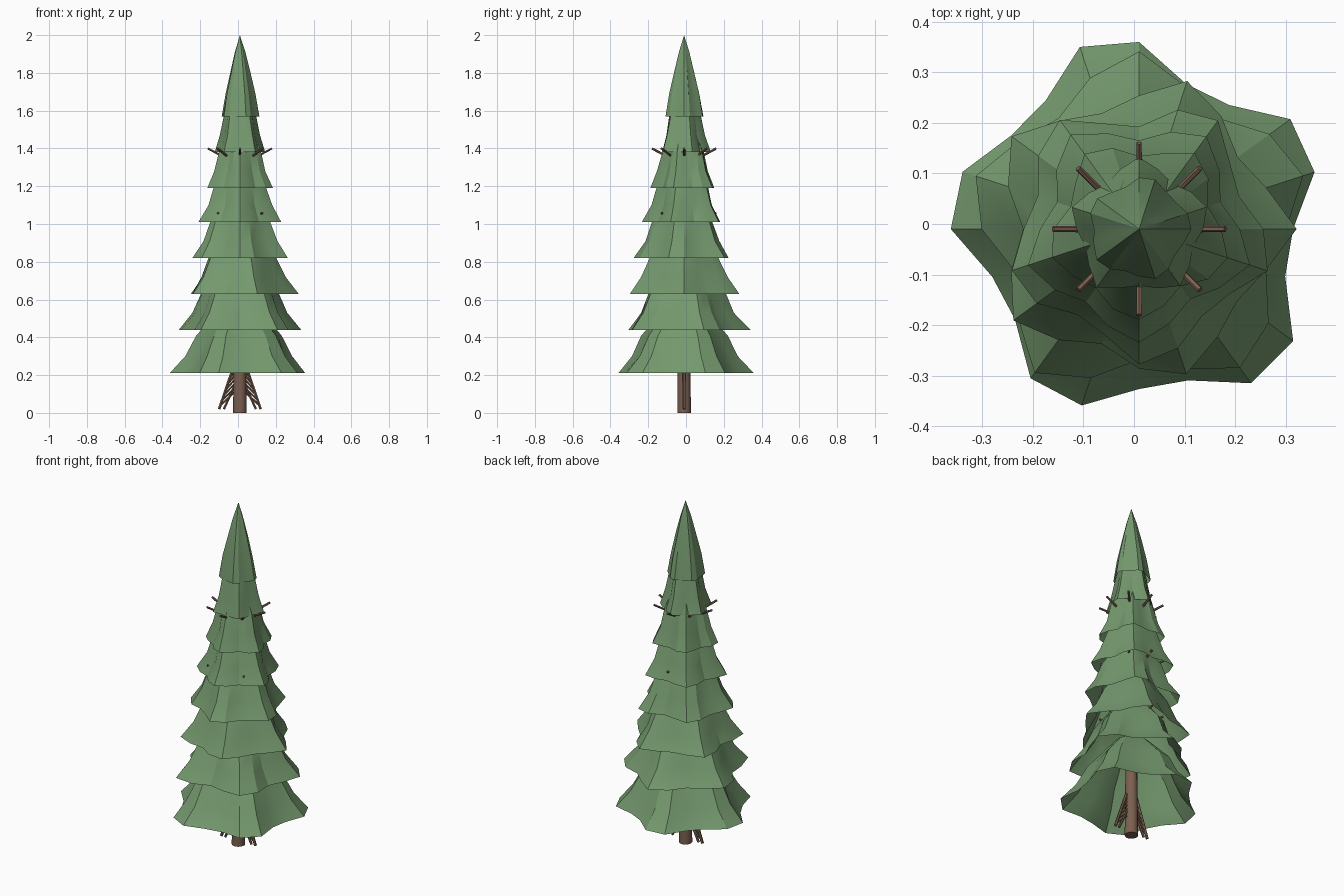
import bpy, bmesh, math, random
from mathutils import Vector

random.seed(4)
cube = bpy.data.objects.get("Cube")
if cube:
    bpy.data.objects.remove(cube)

CENTRE = Vector((0.01, -0.01, 0))
SIDES = 20


def material(name, rgb):
    m = bpy.data.materials.new(name)
    m.use_nodes = True
    m.diffuse_color = (*rgb, 1)
    m.node_tree.nodes["Principled BSDF"].inputs["Base Color"].default_value = (*rgb, 1)
    return m


GREEN = material("needle green", (0.175, 0.315, 0.155))
BROWN = material("bark brown", (0.2, 0.115, 0.08))


def finish(name, bm, mat, angle):
    mesh = bpy.data.meshes.new(name)
    bm.to_mesh(mesh)
    bm.free()
    mesh.materials.append(mat)
    ob = bpy.data.objects.new(name, mesh)
    ob.location = CENTRE
    bpy.context.collection.objects.link(ob)
    bpy.ops.object.select_all(action="DESELECT")
    ob.select_set(True)
    bpy.context.view_layer.objects.active = ob
    bpy.ops.object.shade_smooth_by_angle(angle=math.radians(angle))
    return ob


def add_stick(bm, a, b, r1, r2, sides=8):
    a, b = Vector(a), Vector(b)
    d = b - a
    made = bmesh.ops.create_cone(bm, cap_ends=True, segments=sides,
                                 radius1=r1, radius2=r2, depth=d.length)["verts"]
    rot = Vector((0, 0, 1)).rotation_difference(d)
    for v in made:
        v.co = rot @ v.co + (a + b) / 2


def skirt(name, z, radius, phase, profile):
    """Open five-lobed cone; profile holds (height, radius factor, lobe depth)."""
    bm = bmesh.new()
    rings = []
    for h, f, lobe in profile:
        ring = []
        for i in range(SIDES):
            a = math.tau * i / SIDES
            r = radius * f * (1 + lobe * math.cos(5 * (a - math.radians(phase)))
                              + random.uniform(-0.025, 0.025))
            ring.append(bm.verts.new((r * math.cos(a), r * math.sin(a), z + h)))
        rings.append(ring)
    for low, high in zip(rings, rings[1:]):
        for i in range(SIDES):
            j = (i + 1) % SIDES
            bm.faces.new((low[i], low[j], high[j], high[i]))
    bmesh.ops.remove_doubles(bm, verts=bm.verts[:], dist=0.0005)
    return finish(name, bm, GREEN, 25)


# Foliage tiers, flaring at the hem
flare = [(0, 1, 0.13), (0.09, 0.78, 0.13), (0.2, 0.64, 0.1), (0.34, 0.3, 0.05)]
tiers = [(0.21, 0.34, 27), (0.44, 0.305, 20), (0.63, 0.27, 0), (0.82, 0.235, -13),
         (1.01, 0.2, -18), (1.19, 0.162, -20), (1.38, 0.125, 18)]
for n, (z, radius, phase) in enumerate(tiers):
    skirt(f"foliage_tier_{n + 1}", z, radius, phase, flare)

# Pointed crown
skirt("foliage_crown", 1.57, 0.096, 5,
      [(0, 1, 0.09), (0.12, 0.79, 0.1), (0.24, 0.52, 0.1), (0.34, 0.28, 0.08), (0.43, 0, 0)])

# Trunk
bm = bmesh.new()
add_stick(bm, (0, 0, 0), (0, 0, 1.6), 0.036, 0.02, 12)
finish("trunk", bm, BROWN, 40)

# Rings of bare twigs rising outwards
for n, tip in enumerate((0.72, 1.06, 1.4)):
    bm = bmesh.new()
    for i in range(8):
        a = math.tau * i / 8
        c, s = math.cos(a), math.sin(a)
        add_stick(bm, (0.02 * c, 0.02 * s, tip - 0.08), (0.17 * c, 0.17 * s, tip), 0.007, 0.006, 6)
    finish(f"twig_ring_{n + 1}", bm, BROWN, 40)

# Slanted root braces with rungs, one on each side
for side, name in ((1, "left_brace"), (-1, "right_brace")):
    bm = bmesh.new()
    add_stick(bm, (0.035 * side, 0, 0.24), (0.11 * side, 0, 0.02), 0.008, 0.008, 6)
    add_stick(bm, (0.03 * side, 0, 0.14), (0.085 * side, 0, 0.02), 0.007, 0.007, 6)
    for k in range(6):
        z = 0.04 + 0.028 * k
        x = 0.103 - 0.0095 * k
        add_stick(bm, (0.028 * side, 0, z + 0.07 - 0.006 * k), (x * side, 0, z), 0.006, 0.006, 6)
    finish(name, bm, BROWN, 40)
